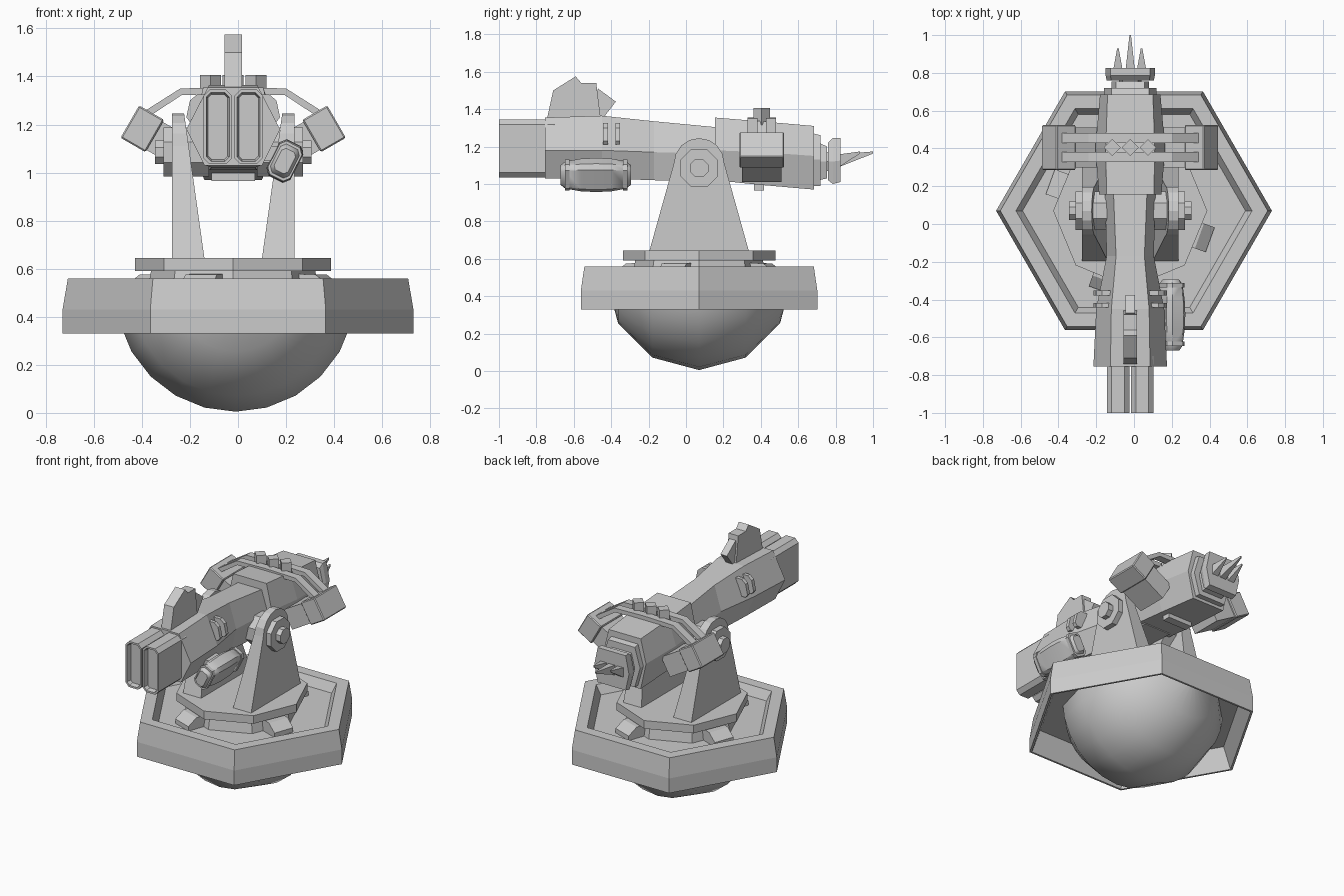
import bpy, bmesh, math
from mathutils import Vector, Matrix

if "Cube" in bpy.data.objects:
    bpy.data.objects.remove(bpy.data.objects["Cube"])

CX, CY = -0.02, 0.07          # centre of the turning mechanism
grey = bpy.data.materials.new("light grey")
grey.diffuse_color = (0.6, 0.6, 0.6, 1)
grey.use_nodes = True
grey.node_tree.nodes["Principled BSDF"].inputs["Base Color"].default_value = grey.diffuse_color


def finish(name, bm, smooth=None):
    bmesh.ops.recalc_face_normals(bm, faces=bm.faces)
    me = bpy.data.meshes.new(name)
    bm.to_mesh(me)
    bm.free()
    me.materials.append(grey)
    ob = bpy.data.objects.new(name, me)
    bpy.context.collection.objects.link(ob)
    if smooth:
        bpy.ops.object.select_all(action='DESELECT')
        ob.select_set(True)
        bpy.context.view_layer.objects.active = ob
        bpy.ops.object.shade_smooth_by_angle(angle=math.radians(smooth))
    return ob


def loft(name, rings, smooth=None, caps=True):
    """Skin a list of equal-length closed rings."""
    bm = bmesh.new()
    vs = [[bm.verts.new(p) for p in r] for r in rings]
    n = len(vs[0])
    for a, b in zip(vs, vs[1:]):
        for i in range(n):
            j = (i + 1) % n
            bm.faces.new((a[i], a[j], b[j], b[i]))
    if caps:
        bm.faces.new(vs[0])
        bm.faces.new(vs[-1])
    return finish(name, bm, smooth)


def disc(r, z, n, cx=0, a0=0):
    return [(cx + r * math.cos(a0 + math.tau * i / n),
             CY + r * math.sin(a0 + math.tau * i / n), z) for i in range(n)]


def slab(name, yz, x0, x1):
    return loft(name, [[(x, y, z) for y, z in yz] for x in (x0, x1)])


def box(name, centre, size, rot=None, bevel=0):
    bm = bmesh.new()
    bmesh.ops.create_cube(bm, size=1)
    bmesh.ops.scale(bm, vec=size, verts=bm.verts)
    if bevel:
        bmesh.ops.bevel(bm, geom=bm.edges[:], offset=bevel, segments=1, affect='EDGES')
    if rot:
        bmesh.ops.rotate(bm, matrix=rot, verts=bm.verts)
    bmesh.ops.translate(bm, vec=centre, verts=bm.verts)
    return finish(name, bm)


def hexsec(y, t, w, b, zt, zm, zb):
    """Six-sided body section: half widths and heights of top, middle, bottom."""
    return [(CX + x, y, z) for x, z in
            ((-t, zt), (t, zt), (w, zm), (b, zb), (-b, zb), (-w, zm))]


# --- base ---
loft("base_tray", [disc(r, z, 6) for r, z in
     ((0.58, 0.47), (0.66, 0.47), (0.715, 0.33), (0.73, 0.33), (0.73, 0.43),
      (0.708, 0.56), (0.625, 0.56), (0.59, 0.50), (0.57, 0.50))])

# lower dome: sphere with its poles along y, trimmed at the tray
bm = bmesh.new()
bmesh.ops.create_uvsphere(bm, u_segments=24, v_segments=6, radius=0.5)
bmesh.ops.rotate(bm, matrix=Matrix.Rotation(math.pi / 2, 3, 'X'), verts=bm.verts)
bmesh.ops.translate(bm, vec=(-0.01, CY, 0.505), verts=bm.verts)
bmesh.ops.bisect_plane(bm, geom=bm.verts[:] + bm.edges[:] + bm.faces[:],
                       plane_co=(0, 0, 0.485), plane_no=(0, 0, 1), clear_outer=True)
finish("lower_dome", bm, 60)

# --- turntable with four clamps ---
loft("turntable_neck", [disc(r, z, 8, CX) for r, z in ((0.36, 0.49), (0.34, 0.60))])
loft("turntable", [disc(0.408, z, 8, CX) for z in (0.59, 0.645)])
for k in range(4):
    rot = Matrix.Rotation(math.radians(-20 + 90 * k), 3, 'Z')
    prof = ((0.25, 0.50), (0.45, 0.50), (0.45, 0.53), (0.39, 0.575), (0.25, 0.58))
    loft("clamp", [[rot @ Vector((r, s, z)) + Vector((CX, CY, 0)) for r, z in prof]
                   for s in (-0.07, 0.07)])

# --- yoke supports and pivots ---
arch = [(CY - 0.265, 0.645), (CY + 0.265, 0.645)]
arch += [(CY + 0.135 * math.cos(a), 1.11 + 0.135 * math.sin(a))
         for a in [math.pi * i / 8 for i in range(9)]]
for s in (-1, 1):
    loft("yoke", [[(CX + s * 0.255, y, z) for y, z in arch],
                  [(CX + s * (0.12 + 0.14 * (z - 0.645)), y, z) for y, z in arch]])
    for nm, r, x0, x1 in (("pivot_boss", 0.11, 0.10, 0.29), ("pivot_bolt", 0.053, 0.28, 0.325)):
        loft(nm, [[(CX + s * x, CY + r * math.cos(math.tau * (i + .5) / 8),
                    1.085 + r * math.sin(math.tau * (i + .5) / 8)) for i in range(8)]
                  for x in (x0, x1)])

# --- gun body ---
loft("front_body", [hexsec(-0.755, .105, .195, .12, 1.355, 1.18, 1.03),
                    hexsec(-0.45, .10, .18, .115, 1.365, 1.18, 1.03),
                    hexsec(-0.17, .075, .125, .09, 1.335, 1.17, 1.02),
                    hexsec(0.20, .09, .135, .10, 1.30, 1.16, 1.01)])
loft("rear_body", [hexsec(0.155, .125, .165, .13, 1.355, 1.18, 1.02),
                   hexsec(0.40, .13, .185, .13, 1.335, 1.17, 0.995),
                   hexsec(0.685, .12, .16, .12, 1.31, 1.15, 0.97)])
loft("rear_cap", [hexsec(0.68, .10, .14, .10, 1.27, 1.13, 0.99),
                  hexsec(0.72, .10, .14, .10, 1.26, 1.13, 0.99)])
loft("rear_step", [hexsec(0.71, .075, .10, .075, 1.22, 1.12, 1.02),
                   hexsec(0.755, .075, .10, .075, 1.20, 1.12, 1.03)])
loft("rear_shaft", [hexsec(y, .04, .06, .04, 1.17, 1.12, 1.07) for y in (0.74, 0.78)])
loft("rear_plate", [hexsec(0.76, .10, .125, .10, 1.22, 1.12, 1.02),
                    hexsec(0.785, .105, .13, .105, 1.245, 1.12, 1.0),
                    hexsec(0.825, .105, .13, .105, 1.245, 1.125, 1.01)])

# three rear spikes
for dx, tip in ((-0.065, 0.93), (0, 1.0), (0.06, 0.93)):
    loft("spike", [[(CX + dx + r * u, y, z + 1.4 * r * v)
                    for u, v in ((-1, -1), (1, -1), (1, 1), (-1, 1))]
                   for y, r, z in ((0.82, 0.024, 1.125), (tip, 0.004, 1.168))])

# --- twin muzzle blocks with recessed fronts ---
for dx in (-0.064, 0.064):
    w, h, c, zc = 0.06, 0.155, 0.026, 1.19
    oct8 = [(w - c, h), (w, h - c), (w, c - h), (w - c, -h),
            (c - w, -h), (-w, c - h), (-w, h - c), (c - w, h)]
    bm = bmesh.new()
    bm.faces.new([bm.verts.new((CX + dx + x, -1.0, zc + z)) for x, z in oct8])
    r = bmesh.ops.extrude_face_region(bm, geom=bm.faces[:])
    bmesh.ops.translate(bm, vec=(0, 0.30, 0),
                        verts=[v for v in r["geom"] if isinstance(v, bmesh.types.BMVert)])
    bmesh.ops.recalc_face_normals(bm, faces=bm.faces)
    front = [f for f in bm.faces if f.calc_center_median().y < -0.99]
    bmesh.ops.inset_region(bm, faces=front, thickness=0.013)
    bmesh.ops.inset_region(bm, faces=front, thickness=0.008, depth=-0.03)
    finish("muzzle_block", bm)

# --- top sight fin and leaning strut ---
slab("sight_fin", [(-0.745, 1.34), (-0.71, 1.50), (-0.59, 1.575), (-0.56, 1.54),
                   (-0.48, 1.54), (-0.455, 1.34)], CX - 0.036, CX + 0.036)
slab("sight_strut", [(-0.52, 1.35), (-0.47, 1.51), (-0.375, 1.44), (-0.445, 1.35)],
     CX - 0.024, CX + 0.024)

# --- vent ribs on the body sides ---
for s in (-1, 1):
    for y in (-0.43, -0.365):
        rib = [(0.10, 1.325), (0.15, 1.325), (0.18, 1.30), (0.195, 1.23), (0.18, 1.21), (0.10, 1.21)]
        loft("vent_rib", [[(CX + s * x, y + d, z) for x, z in rib] for d in (-0.013, 0.013)])

# --- rounded side pod, tilted about its length ---
tilt = Matrix.Rotation(math.radians(27), 3, 'Y')
section = [(-.6, 1), (.6, 1), (1, .7), (1, -.7), (.6, -1), (-.6, -1), (-1, -.7), (-1, .7)]
loft("side_pod", [[Vector((0.195, y, 1.048)) + tilt @ Vector((u * a, 0, v * b)) for u, v in section]
     for y, a, b in ((-0.67, .032, .05), (-0.645, .045, .068), (-0.56, .053, .082),
                     (-0.48, .056, .085), (-0.40, .053, .082), (-0.32, .045, .068),
                     (-0.295, .032, .05))], smooth=40)
for y in (-0.635, -0.325):
    loft("pod_band", [[Vector((0.195, y + d, 1.048)) + tilt @ Vector((u * .052, 0, v * .078))
                       for u, v in section] for d in (-0.012, 0.012)])
box("pod_mount", (0.14, -0.48, 1.08), (0.10, 0.12, 0.06))

# --- side boxes with straps over the rear body ---
for s in (-1, 1):
    rot = Matrix.Rotation(-s * math.radians(30), 3, 'Y')
    at = lambda d: (CX + s * (0.43 - 0.866 * d), 0.405, 1.212 - 0.5 * d)
    box("side_box", at(0.06), (0.12, 0.24, 0.155), rot, 0.006)
    box("side_box_arm", at(0.19), (0.19, 0.21, 0.135), rot)
    for y in (0.355, 0.455):
        strap = [(0.37, 1.255), (0.22, 1.35), (0, 1.355), (0, 1.325), (0.215, 1.322), (0.355, 1.23)]
        loft("strap", [[(CX + s * x, y + d, z) for x, z in strap] for d in (-0.026, 0.026)])

# diamond studs between the straps, and the peg below
quarter = Matrix.Rotation(math.pi / 4, 3, 'Z')
for dx in (-0.095, 0, 0.095):
    box("stud", (CX + dx, 0.405, 1.36), (0.062, 0.062, 0.09), quarter)
box("lower_peg", (CX, 0.39, 1.0), (0.18, 0.055, 0.07))
